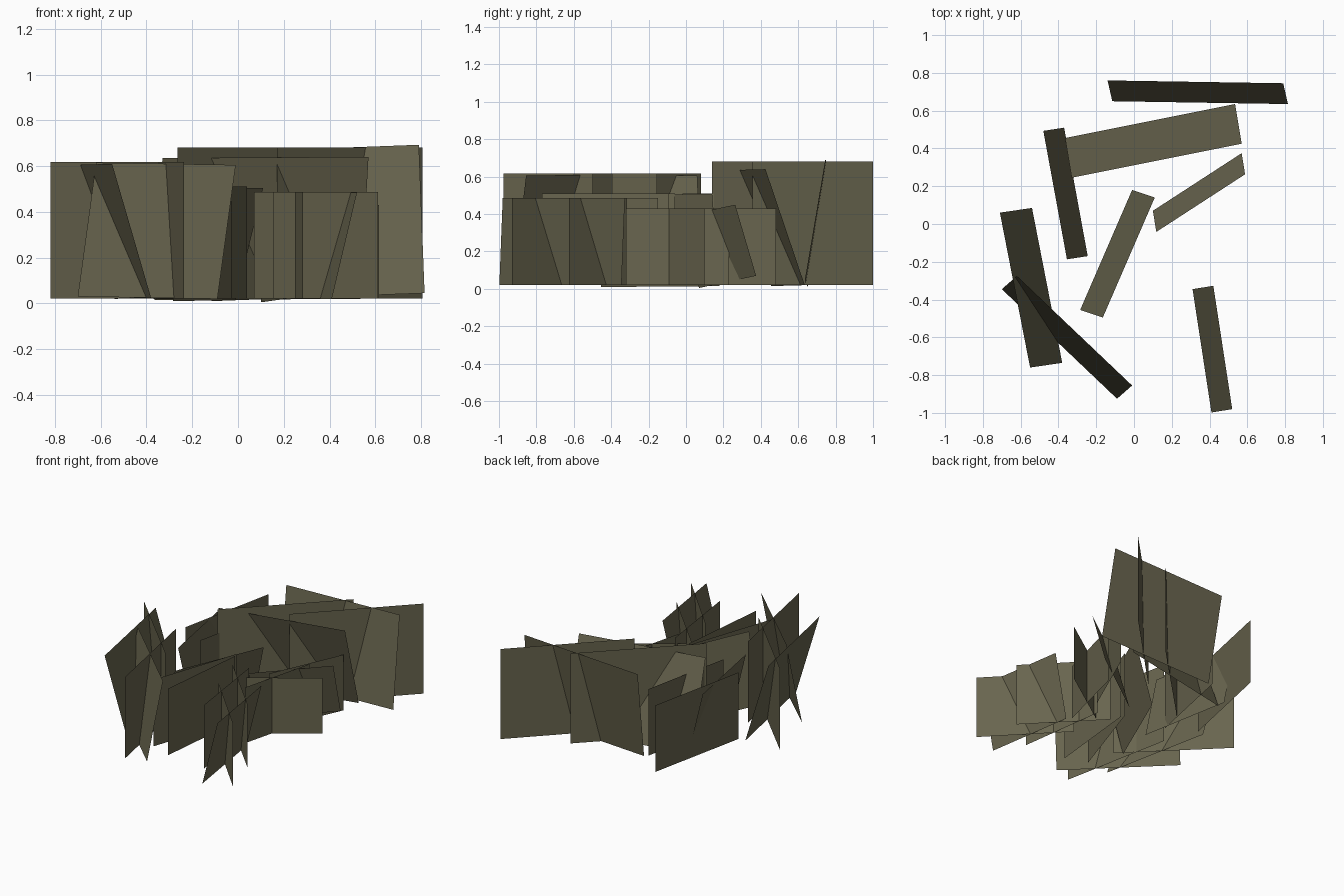
import bpy

olive = bpy.data.materials.new("dark olive leaf")
olive.diffuse_color = (0.14, 0.13, 0.077, 1)


def clump(name, cards):
    """One object per plant; each card is a flat four-cornered sheet."""
    verts, faces = [], []
    for card in cards:
        n = len(verts)
        verts += card
        faces.append((n, n + 1, n + 2, n + 3))
    mesh = bpy.data.meshes.new(name)
    mesh.from_pydata(verts, [], faces)
    mesh.materials.append(olive)
    ob = bpy.data.objects.new(name, mesh)
    bpy.context.collection.objects.link(ob)
    return ob


def upright(a, b, top, base=0.022):
    """Vertical card standing on the line a-b."""
    return [(*a, base), (*b, base), (*b, top), (*a, top)]


def leaning(a, b, lean, z0, z1, height):
    """Card with bottom edge a-b, top edge shifted by lean; ends at heights z0, z1."""
    dx, dy = lean
    return [(a[0], a[1], z0), (b[0], b[1], z1),
            (b[0] + dx, b[1] + dy, z1 + height), (a[0] + dx, a[1] + dy, z0 + height)]


# Tall clump at the back right
clump("back_grass_clump", [
    leaning((-0.115, 0.65), (0.815, 0.635), (-0.025, 0.11), 0.01, 0.045, 0.648),
    leaning((-0.365, 0.455), (0.535, 0.635), (0.035, -0.21), 0.015, 0.02, 0.62),
    upright((-0.265, 0.14), (0.385, 0.79), 0.682),
    upright((0.17, 0.355), (0.805, 1.0), 0.682),
])

# Clump at the front left
clump("left_grass_clump", [
    leaning((-0.54, 0.085), (-0.38, -0.735), (-0.17, -0.025), 0.02, 0.025, 0.585),
    leaning((-0.70, -0.345), (-0.09, -0.925), (0.08, 0.07), 0.03, 0.02, 0.585),
    upright((-0.235, -0.975), (-0.395, -0.155), 0.618),
    upright((-0.82, 0.08), (-0.24, -0.5), 0.618),
])

# Clump in the middle
clump("middle_grass_clump", [
    leaning((-0.37, 0.51), (-0.245, -0.17), (-0.11, -0.017), 0.02, 0.02, 0.48),
    leaning((-0.01, 0.18), (-0.285, -0.455), (0.12, -0.04), 0.015, 0.01, 0.49),
    upright((-0.49, 0.09), (-0.335, 0.83), 0.51),
    upright((-0.29, -0.02), (-0.15, 0.65), 0.51),
    upright((-0.03, -0.77), (0.04, -0.09), 0.51),
    upright((-0.19, -0.71), (0.03, -0.06), 0.51),
])

# Clump at the front right
clump("front_grass_clump", [
    leaning((0.31, -0.345), (0.41, -0.998), (0.11, 0.018), 0.02, 0.02, 0.465),
    upright((0.612, -0.93), (0.155, -0.45), 0.487),
    upright((0.515, -0.625), (0.07, -0.165), 0.487),
    upright((0.285, -0.80), (0.195, -0.15), 0.487),
])

# Small clump at the right
clump("small_grass_clump", [
    leaning((0.10, 0.07), (0.57, 0.375), (0.018, -0.112), 0.005, 0.07, 0.38),
    upright((0.28, -0.32), (0.42, 0.23), 0.43),
    upright((0.15, -0.22), (0.615, 0.10), 0.43),
    upright((0.285, -0.05), (0.52, 0.48), 0.43),
])
